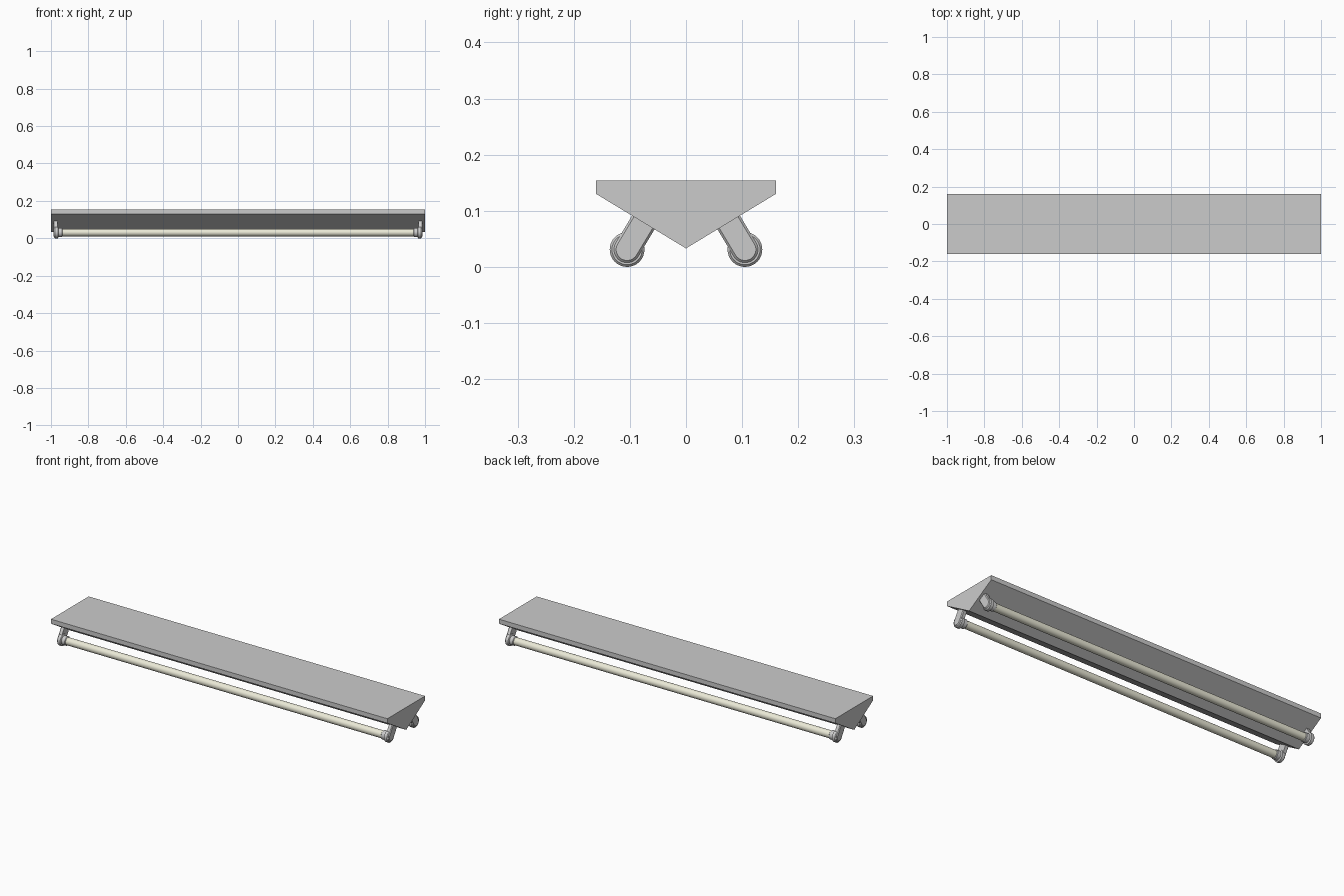
import bpy, bmesh, math
from mathutils import Vector

if "Cube" in bpy.data.objects:
    bpy.data.objects.remove(bpy.data.objects["Cube"])

TUBE_Y, TUBE_Z = 0.105, 0.031


def finish(name, bm, mat=None, smooth=True):
    bmesh.ops.recalc_face_normals(bm, faces=bm.faces)
    me = bpy.data.meshes.new(name)
    bm.to_mesh(me)
    bm.free()
    ob = bpy.data.objects.new(name, me)
    bpy.context.collection.objects.link(ob)
    if mat:
        me.materials.append(mat)
    if smooth:
        bpy.context.view_layer.objects.active = ob
        ob.select_set(True)
        bpy.ops.object.shade_smooth_by_angle(angle=math.radians(30))
        ob.select_set(False)
    return ob


def loft(name, rings, mat=None, smooth=True):
    """Closed skin through rings of points, capped at both ends."""
    bm = bmesh.new()
    vs = [[bm.verts.new(p) for p in ring] for ring in rings]
    n = len(vs[0])
    for a, b in zip(vs, vs[1:]):
        for i in range(n):
            bm.faces.new((a[i], a[(i + 1) % n], b[(i + 1) % n], b[i]))
    bm.faces.new(vs[0])
    bm.faces.new(vs[-1])
    return finish(name, bm, mat, smooth)


def circle(x, r, sy, n=32):
    return [(x, sy * TUBE_Y + r * math.cos(2 * math.pi * i / n),
             TUBE_Z + r * math.sin(2 * math.pi * i / n)) for i in range(n)]


def arm_outline(x, r, sy, n=14):
    """Round-ended strap running from the socket up into the sloping side."""
    nrm = Vector((0.514, -0.858))
    tan = Vector((0.858, 0.514))
    c = Vector((TUBE_Y, TUBE_Z))
    pts = [c - nrm * 0.06 - tan * r]
    for i in range(n + 1):
        a = math.pi * i / n
        pts.append(c - tan * r * math.cos(a) + nrm * r * math.sin(a))
    pts.append(c - nrm * 0.06 + tan * r)
    return [(x, sy * p.x, p.y) for p in pts]


cream = bpy.data.materials.new("tube_cream")
cream.diffuse_color = (0.83, 0.82, 0.68, 1)
cream.use_nodes = True
cream.node_tree.nodes["Principled BSDF"].inputs["Base Color"].default_value = cream.diffuse_color

# Wedge-shaped housing
profile = [(-0.16, 0.154), (0.16, 0.154), (0.16, 0.13), (0, 0.033), (-0.16, 0.13)]
loft("housing", [[(x, y, z) for y, z in profile] for x in (-1, 1)], smooth=False)

for sy, side in ((-1, "front"), (1, "back")):
    # Fluorescent tube
    loft(side + "_tube", [circle(-0.95, 0.02, sy), circle(0.95, 0.02, sy)], cream)
    for sx, end in ((-1, "left"), (1, "right")):
        # Stepped lamp socket
        steps = [(0.938, 0.021), (0.941, 0.024), (0.960, 0.024), (0.963, 0.031),
                 (0.979, 0.031), (0.983, 0.027)]
        loft(f"{side}_{end}_socket", [circle(sx * x, r, sy) for x, r in steps])
        # Bracket arm
        layers = [(0.966, 0.0235), (0.983, 0.0235), (0.987, 0.0195)]
        loft(f"{side}_{end}_bracket_arm", [arm_outline(sx * x, r, sy) for x, r in layers])
